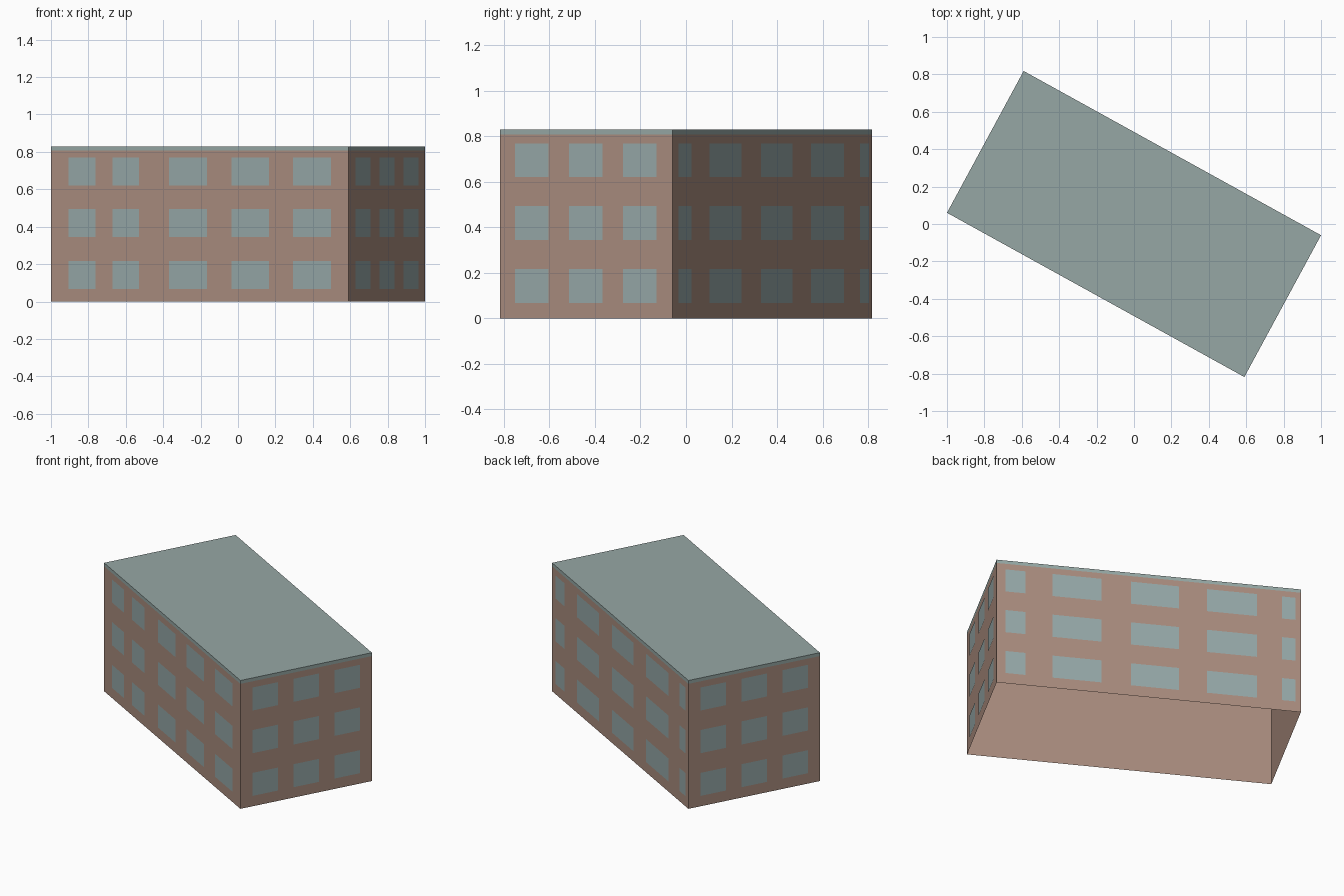
import bpy
import bmesh
from mathutils import Vector

cube = bpy.data.objects.get("Cube")
if cube:
    bpy.data.objects.remove(cube)

# Footprint corners, counter-clockwise from the front left of the plan
CORNERS = [Vector(p) for p in ((-1, 0.06, 0), (0.59, -0.818, 0),
                               (1, -0.06, 0), (-0.59, 0.818, 0))]
EAVES, TOP = 0.808, 0.83
ROWS = [(0.068, 0.217), (0.344, 0.494), (0.62, 0.769)]

# Window columns as fractions along each wall
END_COLUMNS = [(0.09, 0.283), (0.402, 0.598), (0.714, 0.91)]
COLUMNS = {
    "front": [(0.059, 0.15), (0.207, 0.297), (0.398, 0.526), (0.607, 0.734), (0.815, 0.943)],
    "left": END_COLUMNS,
    "back": [(0.028, 0.094), (0.184, 0.345), (0.441, 0.599), (0.692, 0.856), (0.937, 0.982)],
    "right": END_COLUMNS,
}


def material(name, color):
    mat = bpy.data.materials.new(name)
    mat.use_nodes = True
    mat.diffuse_color = (*color, 1)
    mat.node_tree.nodes["Principled BSDF"].inputs["Base Color"].default_value = (*color, 1)
    return mat


def add_object(name, bm, mat):
    mesh = bpy.data.meshes.new(name)
    bm.to_mesh(mesh)
    bm.free()
    mesh.materials.append(mat)
    bpy.context.collection.objects.link(bpy.data.objects.new(name, mesh))


def upright_quad(bm, a, b, low, high):
    """Vertical rectangle over the ground line a-b."""
    points = [(a, low), (b, low), (b, high), (a, high)]
    return bm.faces.new([bm.verts.new((p.x, p.y, z)) for p, z in points])


wall_mat = material("brown wall", (0.40, 0.265, 0.21))
glass_mat = material("pale window", (0.305, 0.39, 0.39))
roof_mat = material("grey green roof", (0.305, 0.39, 0.376))

sides = list(zip(COLUMNS, CORNERS, CORNERS[1:] + CORNERS[:1]))

# Walls: a shell open at the ground
bm = bmesh.new()
for _, a, b in sides:
    upright_quad(bm, a, b, 0, EAVES)
bmesh.ops.remove_doubles(bm, verts=bm.verts, dist=0.0001)
add_object("walls", bm, wall_mat)

# Roof slab
bm = bmesh.new()
base = bm.faces.new([bm.verts.new((c.x, c.y, EAVES)) for c in CORNERS])
slab = bmesh.ops.extrude_face_region(bm, geom=[base], use_keep_orig=True)
bmesh.ops.translate(bm, vec=(0, 0, TOP - EAVES),
                    verts=[v for v in slab["geom"] if isinstance(v, bmesh.types.BMVert)])
bmesh.ops.recalc_face_normals(bm, faces=bm.faces)
add_object("roof", bm, roof_mat)

# Window panes, laid just proud of each wall
for side, a, b in sides:
    along = b - a
    outward = along.cross(Vector((0, 0, 1))).normalized() * 0.002
    bm = bmesh.new()
    for start, end in COLUMNS[side]:
        for low, high in ROWS:
            upright_quad(bm, a + along * start + outward, a + along * end + outward, low, high)
    add_object(side + "_windows", bm, glass_mat)
